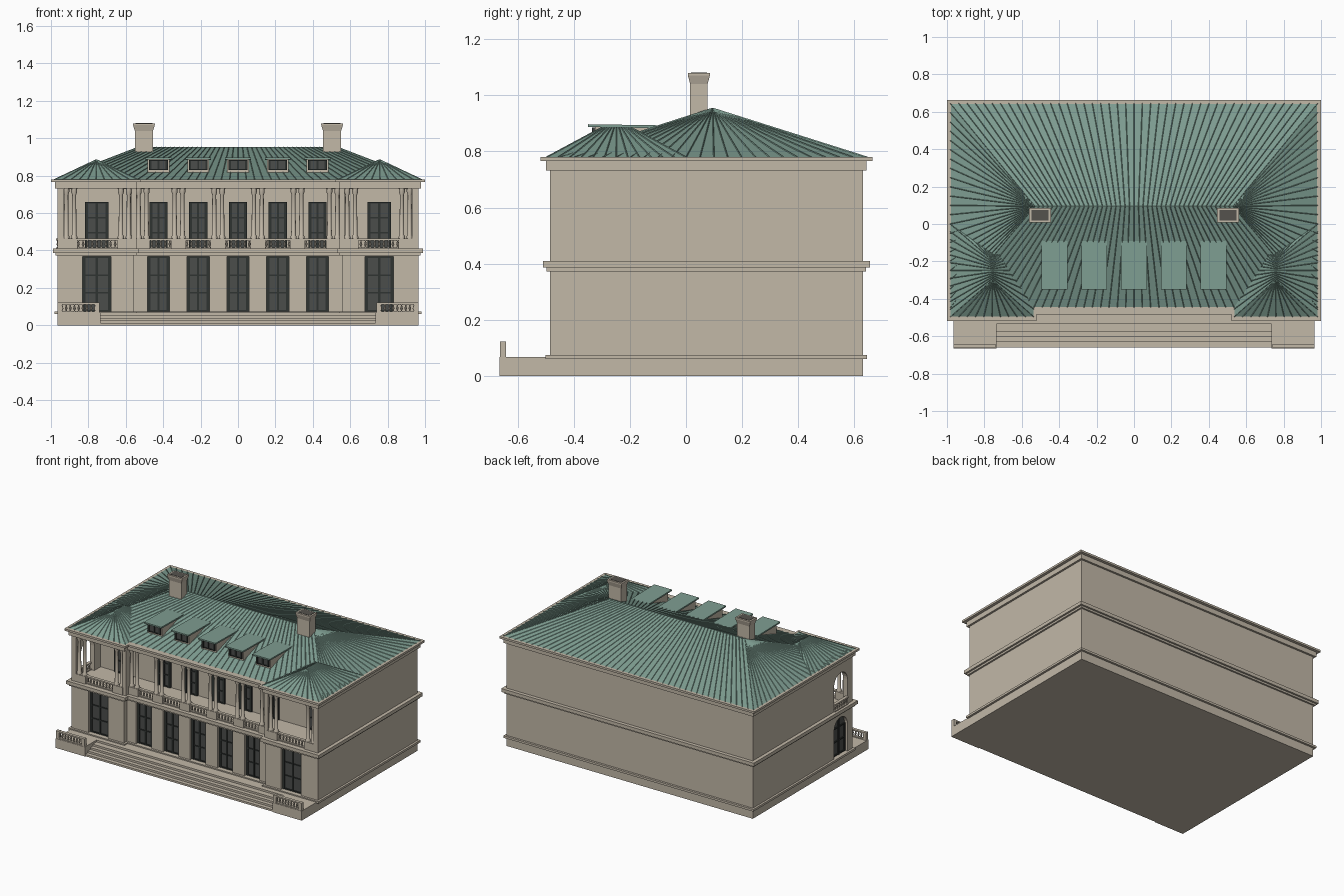
import bpy, bmesh, math
from mathutils import Vector

default_cube = bpy.data.objects.get("Cube")
if default_cube:
    bpy.data.objects.remove(default_cube, do_unlink=True)


def material(name, red, green, blue):
    mat = bpy.data.materials.new(name)
    mat.use_nodes = True
    mat.diffuse_color = (red, green, blue, 1)
    shader = mat.node_tree.nodes["Principled BSDF"]
    shader.inputs["Base Color"].default_value = (red, green, blue, 1)
    shader.inputs["Roughness"].default_value = 0.9
    return mat


stone = material("pale stone", 0.54, 0.48, 0.39)
copper = material("green copper", 0.21, 0.34, 0.285)
glass = material("dark glass", 0.07, 0.075, 0.07)
frame = material("window frame", 0.028, 0.033, 0.031)
soot = material("flue soot", 0.09, 0.085, 0.075)


def finish(bm, name, mat, smooth=False):
    bmesh.ops.recalc_face_normals(bm, faces=bm.faces)
    mesh = bpy.data.meshes.new(name)
    bm.to_mesh(mesh)
    bm.free()
    obj = bpy.data.objects.new(name, mesh)
    bpy.context.collection.objects.link(obj)
    mesh.materials.append(mat)
    if smooth:
        bpy.ops.object.select_all(action='DESELECT')
        obj.select_set(True)
        bpy.context.view_layer.objects.active = obj
        bpy.ops.object.shade_smooth_by_angle(angle=math.radians(40))
    return obj


def box(bm, x0, x1, y0, y1, z0, z1):
    verts = bmesh.ops.create_cube(bm, size=1)["verts"]
    for v in verts:
        v.co = Vector((x1 if v.co.x > 0 else x0, y1 if v.co.y > 0 else y0, z1 if v.co.z > 0 else z0))
    return verts


def prism(bm, points, offset):
    """Extrude a flat outline along an offset vector."""
    face = bm.faces.new([bm.verts.new(p) for p in points])
    new = bmesh.ops.extrude_face_region(bm, geom=[face])["geom"]
    bmesh.ops.translate(bm, verts=[g for g in new if isinstance(g, bmesh.types.BMVert)], vec=offset)


def footprint(bm, d, z0, z1):
    """House plan with projecting wings, grown outward by d."""
    half = [(0.555 - d, -0.45 - d), (0.555 - d, -0.485 - d), (0.965 + d, -0.485 - d), (0.965 + d, 0.63 + d)]
    plan = half + [(-x, y) for x, y in reversed(half)]
    prism(bm, [(x, y, z0) for x, y in plan], (0, 0, z1 - z0))


def lathe(bm, x, y, z, profile, sides):
    """Turned post from (radius, height) steps."""
    rings = [[bm.verts.new((x + r * math.cos(math.tau * i / sides), y + r * math.sin(math.tau * i / sides), z + h))
              for i in range(sides)] for r, h in profile]
    for low, high in zip(rings, rings[1:]):
        for i in range(sides):
            j = (i + 1) % sides
            bm.faces.new((low[i], low[j], high[j], high[i]))
    bm.faces.new(rings[0])
    bm.faces.new(rings[-1])


def arch(bm, x0, x1, z0, z1):
    """Round-headed block through the side wall."""
    mid, r = -0.355, 0.075
    pts = [(x0, mid - r, z0), (x0, mid + r, z0)]
    pts += [(x0, mid + r * math.cos(a), z1 - r + r * math.sin(a)) for a in [math.pi * i / 12 for i in range(13)]]
    prism(bm, pts, (x1 - x0, 0, 0))


BAYS = [-0.425, -0.213, 0, 0.213, 0.425]
WING = 0.755
OPENINGS = [(x, 0.06, -0.45) for x in BAYS] + [(s * WING, 0.077, -0.485) for s in (-1, 1)]

# Walls with loggia, window recesses and side arches cut out
bm = bmesh.new()
footprint(bm, 0, 0, 0.77)
walls = finish(bm, "house_walls", stone)
first, second = bmesh.new(), bmesh.new()
box(first, -0.93, 0.93, -0.7, -0.21, 0.405, 0.74)
for x, w, y in OPENINGS:
    box(first, x - w, x + w, y - 0.1, y + 0.03, 0.07, 0.368)
arch(first, -1.1, -0.935, 0.07, 0.345)
arch(second, -1.1, -0.9, 0.405, 0.66)
for bm in (first, second):
    cutter = finish(bm, "cutter", stone)
    cutter.hide_render = True
    mod = walls.modifiers.new("cut", 'BOOLEAN')
    mod.object, mod.operation, mod.solver = cutter, 'DIFFERENCE', 'EXACT'
    bpy.context.view_layer.objects.active = walls
    bpy.ops.object.modifier_apply(modifier=mod.name)
    bpy.data.objects.remove(cutter, do_unlink=True)

# String courses and cornice
bm = bmesh.new()
for d, z0, z1 in [(0.015, 0.06, 0.075), (0.012, 0.373, 0.386), (0.025, 0.386, 0.41),
                  (0.014, 0.732, 0.766), (0.034, 0.766, 0.78)]:
    footprint(bm, d, z0, z1)
finish(bm, "cornices", stone)

# Terrace and steps
bm = bmesh.new()
box(bm, -0.965, 0.965, -0.535, 0.63, 0, 0.067)
for s in (-1, 1):
    box(bm, min(s * 0.735, s * 0.965), max(s * 0.735, s * 0.965), -0.665, -0.5, 0, 0.067)
for i in range(4):
    box(bm, -0.735, 0.735, -0.66 + 0.028 * i, -0.53, 0, 0.0134 * (i + 1))
finish(bm, "terrace_steps", stone)

# Windows: glass plates with frames and glazing bars
panes, bars = bmesh.new(), bmesh.new()


def window(x, half, y, z0, z1, rows, t=0.008):
    box(panes, x - half, x + half, y - 0.004, y + 0.004, z0, z1)
    for c, w in ((x - half + t, t), (x, t * 0.7), (x + half - t, t)):
        box(bars, c - w, c + w, y - 0.01, y, z0, z1)
    for i in range(rows + 1):
        z = z0 + t / 2 + (z1 - z0 - t) * i / rows
        box(bars, x - half, x + half, y - 0.009, y, z - t / 2, z + t / 2)


for x, w, y in OPENINGS:
    window(x, w, y + 0.027, 0.075, 0.367, 3)
    window(x, w * 0.82, -0.213, 0.411, 0.66, 3)
for x in BAYS:
    window(x, 0.05, -0.325, 0.83, 0.885, 1, 0.006)
arch(panes, -0.942, -0.932, 0.07, 0.345)
for y in (-0.425, -0.355, -0.285):
    box(bars, -0.95, -0.935, y - 0.006, y + 0.006, 0.07, 0.34 if y == -0.355 else 0.27)
for z in (0.08, 0.175, 0.27):
    box(bars, -0.949, -0.935, -0.43, -0.28, z - 0.004, z + 0.004)
finish(panes, "window_glass", glass)
finish(bars, "window_frames", frame)

# Paired loggia columns on pedestals
SHAFT = [(0.017, 0), (0.017, 0.012), (0.0125, 0.02), (0.0105, 0.235), (0.016, 0.25), (0.016, 0.268)]
columns, pedestals = bmesh.new(), bmesh.new()
PAIRS = [(0.897, -0.465), (0.605, -0.465), (0.51, -0.43), (0.318, -0.43), (0.106, -0.43)]
for x, y in PAIRS:
    for s in (-1, 1):
        c = s * x
        box(pedestals, c - 0.04, c + 0.04, y - 0.019, y + 0.019, 0.405, 0.464)
        box(pedestals, c - 0.04, c + 0.04, y - 0.02, y + 0.02, 0.728, 0.74)
        for dx in (-0.021, 0.021):
            lathe(columns, c + dx, y, 0.462, SHAFT, 12)
for s in (-1, 1):
    box(pedestals, s * 0.557 - 0.013, s * 0.557 + 0.013, -0.48, -0.42, 0.405, 0.74)
finish(columns, "loggia_columns", stone, True)
finish(pedestals, "column_pedestals", stone)

# Balustrades on the loggia, the terrace and in the side arch
BALUSTER = [(0.006, 0), (0.003, 0.008), (0.0075, 0.018), (0.003, 0.033), (0.006, 0.041)]
balusters, rails = bmesh.new(), bmesh.new()


def balustrade(a, b, fixed, z, count, along_x=True):
    for low, high, w in ((0, 0.008, 0.01), (0.045, 0.055, 0.011)):
        if along_x:
            box(rails, a, b, fixed - w, fixed + w, z + low, z + high)
        else:
            box(rails, fixed - w, fixed + w, a, b, z + low, z + high)
    for i in range(count):
        p = a + (b - a) * (i + 0.5) / count
        x, y = (p, fixed) if along_x else (fixed, p)
        lathe(balusters, x, y, z + 0.006, BALUSTER, 8)


for x in BAYS:
    balustrade(x - 0.072, x + 0.072, -0.43, 0.409, 6)
for s in (-1, 1):
    balustrade(s * WING - 0.11, s * WING + 0.11, -0.465, 0.409, 9)
    balustrade(s * 0.852 - 0.1, s * 0.852 + 0.1, -0.652, 0.066, 9)
    for x in (0.752, 0.952):
        box(rails, s * x - 0.012, s * x + 0.012, -0.663, -0.641, 0.066, 0.122)
balustrade(-0.43, -0.28, -0.963, 0.409, 6, False)
finish(balusters, "balusters", stone, True)
finish(rails, "balustrade_rails", stone)

# Hipped roofs with thin standing seams
roof, seams = bmesh.new(), bmesh.new()


def seam(p, q, normal, w=0.0022, h=0.003):
    side = (q - p).normalized().cross(normal) * w
    prism(seams, [p - side, p + side, p + normal * h], q - p)


def hip(eaves, ridge, counts):
    a, b, c, d = [Vector(p) for p in eaves]
    e, f = [Vector(p) for p in ridge]
    va, vb, vc, vd, ve, vf = [roof.verts.new(p) for p in (a, b, c, d, e, f)]
    for loop in ((va, vb, vf, ve), (vb, vc, vf), (vc, vd, ve, vf), (vd, va, ve), (va, vd, vc, vb)):
        roof.faces.new(loop)
    for (p, q, r, t), n in zip(((a, b, e, f), (b, c, f, f), (c, d, f, e), (d, a, e, e)), counts):
        normal = (q - p).cross(r - p).normalized()
        for i in range(n + 1):
            seam(p.lerp(q, i / n), r.lerp(t, i / n), normal)


def hip_over(x0, x1, y0, y1, ridge, counts):
    z = 0.779
    hip([(x0, y0, z), (x1, y0, z), (x1, y1, z), (x0, y1, z)], ridge, counts)


hip_over(-0.982, 0.982, -0.446, 0.645, [(-0.53, 0.095, 0.953), (0.53, 0.095, 0.953)], (44, 22, 44, 22))
for s in (-1, 1):
    xs = sorted((s * 0.535, s * 0.982))
    z = 0.779
    hip([(xs[1], -0.497, z), (xs[1], 0, z), (xs[0], 0, z), (xs[0], -0.497, z)],
        [(s * 0.757, -0.3, 0.885), (s * 0.757, -0.195, 0.885)], (12, 10, 12, 10))
finish(roof, "hipped_roof", copper)
finish(seams, "roof_seams", copper)

# Dormers
cheeks, lids = bmesh.new(), bmesh.new()
for x in BAYS:
    box(cheeks, x - 0.058, x + 0.058, -0.325, -0.13, 0.8, 0.888)
    for v in box(lids, x - 0.069, x + 0.069, -0.35, -0.085, 0.887, 0.897):
        v.co.z -= (v.co.y + 0.35) * 0.015
finish(cheeks, "dormer_bodies", stone)
finish(lids, "dormer_roofs", copper)

# Chimneys with flared tops and dark flues
stacks, flues = bmesh.new(), bmesh.new()
for s in (-1, 1):
    x, y = s * 0.503, 0.046
    box(stacks, x - 0.049, x + 0.049, y - 0.031, y + 0.031, 0.86, 1.04)
    for v in box(stacks, x - 0.058, x + 0.058, y - 0.039, y + 0.039, 1.04, 1.07):
        if v.co.z < 1.05:
            v.co.x += 0.009 if v.co.x < x else -0.009
            v.co.y += 0.008 if v.co.y < y else -0.008
    box(stacks, x - 0.058, x + 0.058, y - 0.039, y + 0.039, 1.07, 1.08)
    box(flues, x - 0.046, x + 0.046, y - 0.028, y + 0.028, 1.075, 1.082)
finish(stacks, "chimneys", stone)
finish(flues, "chimney_flues", soot)
